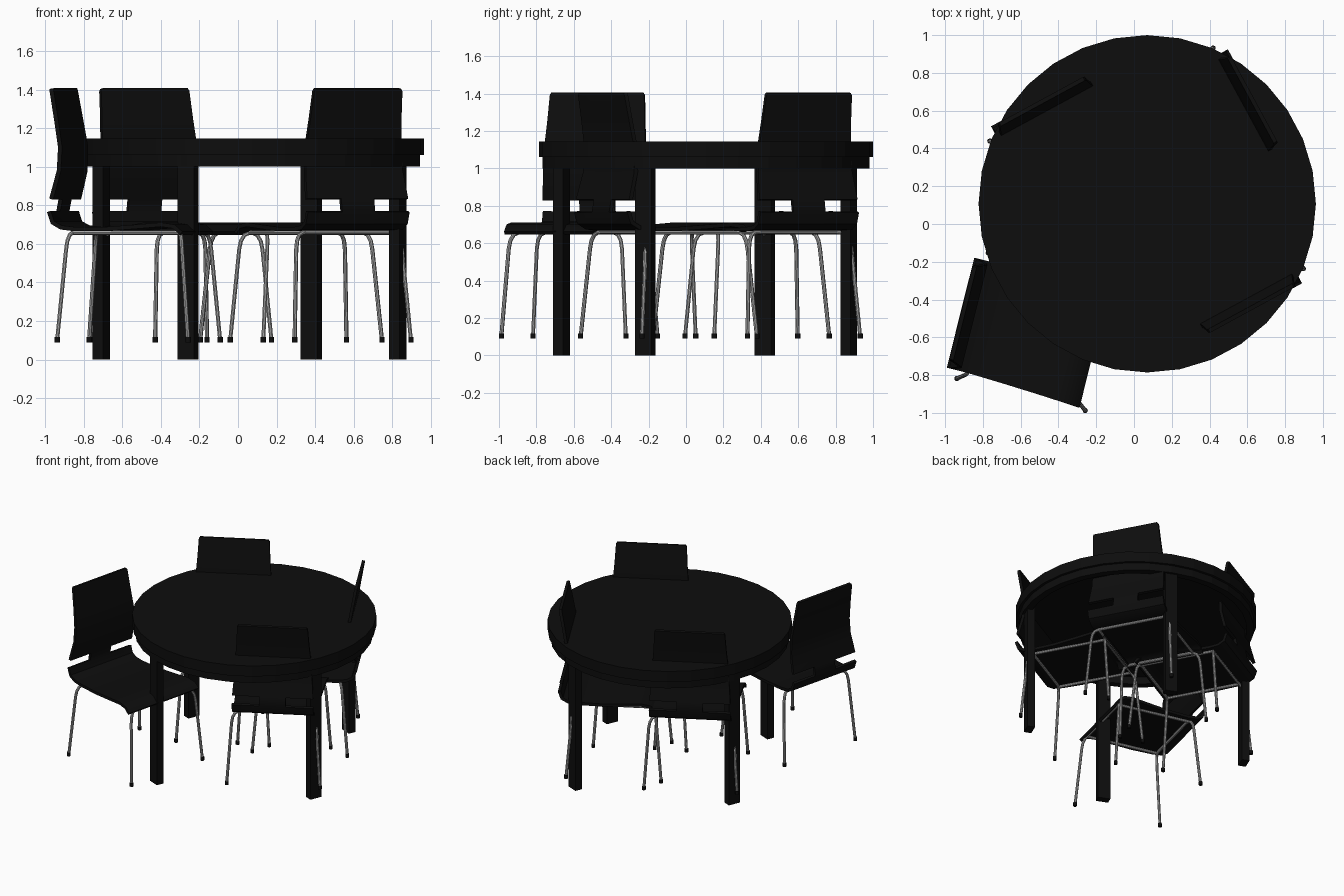
import bpy, bmesh, math
from mathutils import Vector

cube = bpy.data.objects.get("Cube")
if cube:
    bpy.data.objects.remove(cube, do_unlink=True)


def material(name, rgb):
    m = bpy.data.materials.new(name)
    m.use_nodes = True
    m.diffuse_color = (*rgb, 1)
    m.node_tree.nodes["Principled BSDF"].inputs["Base Color"].default_value = (*rgb, 1)
    return m


BLACK = material("black_wood", (0.004, 0.004, 0.004))
STEEL = material("brushed_steel", (0.38, 0.38, 0.38))


def add(name, data, mat=None, loc=(0, 0, 0), turn=0):
    ob = bpy.data.objects.new(name, data)
    bpy.context.collection.objects.link(ob)
    ob.location, ob.rotation_euler.z = loc, turn
    if mat:
        data.materials.append(mat)
    return ob


def smooth(ob):
    bpy.ops.object.select_all(action='DESELECT')
    ob.select_set(True)
    bpy.context.view_layer.objects.active = ob
    bpy.ops.object.shade_smooth_by_angle(angle=math.radians(40))


def bake(ob):
    """Turn an object with modifiers or bevel into a plain mesh."""
    deps = bpy.context.evaluated_depsgraph_get()
    mesh = bpy.data.meshes.new_from_object(ob.evaluated_get(deps))
    name = ob.name
    bpy.data.objects.remove(ob, do_unlink=True)
    mesh.name = name
    return mesh


def lathe(name, profile, closed, sides=32):
    """Spin an (r, z) profile around the table axis."""
    bm = bmesh.new()
    rings = [[bm.verts.new((r * math.cos(math.tau * i / sides),
                            r * math.sin(math.tau * i / sides), z))
              for i in range(sides)] for r, z in profile]
    pairs = list(zip(rings, rings[1:] + rings[:1]))
    for a, b in pairs if closed else pairs[:-1]:
        for i in range(sides):
            j = (i + 1) % sides
            bm.faces.new((a[i], a[j], b[j], b[i]))
    if not closed:
        bm.faces.new(rings[0])
        bm.faces.new(rings[-1])
    bmesh.ops.recalc_face_normals(bm, faces=bm.faces)
    mesh = bpy.data.meshes.new(name)
    bm.to_mesh(mesh)
    bm.free()
    return mesh


# Table: round top, ring apron and four radial legs
CENTRE = Vector((0.07, 0.107, 0))
add("table_top", lathe("table_top", [(0.893, 1.06), (0.893, 1.145)], False), BLACK, CENTRE)
add("table_apron", lathe("table_apron", [(0.873, 1.0), (0.873, 1.06), (0.82, 1.06), (0.82, 1.0)], True),
    BLACK, CENTRE)

bm = bmesh.new()
bmesh.ops.create_cube(bm, size=1)
for v in bm.verts:
    v.co = (v.co.x * 0.058, v.co.y * 0.095, (v.co.z + 0.5) * 1.06)
leg_mesh = bpy.data.meshes.new("table_leg")
bm.to_mesh(leg_mesh)
bm.free()
leg_mesh.materials.append(BLACK)
for i in range(4):
    a = math.radians(-22.6 + 90 * i)
    spot = CENTRE + Vector((math.cos(a), math.sin(a), 0)) * 0.832 - Vector((0.01, 0.005, 0))
    add(f"table_leg_{i + 1}", leg_mesh, None, spot, a)


# Chair shell: bent sheet given as (forward, height, half width), slot beside the neck
NECK = 0.097
SHELL = [(-0.402, 1.405, 0.252), (-0.4, 1.392, 0.26), (-0.375, 1.25, 0.268),
         (-0.35, 1.1, 0.28), (-0.355, 0.98, 0.286), (-0.375, 0.9, 0.293),
         (-0.393, 0.832, 0.298), (-0.405, 0.768, 0.3), (-0.385, 0.71, 0.3),
         (-0.34, 0.685, 0.3), (-0.27, 0.677, 0.302), (-0.1, 0.677, 0.31),
         (0.08, 0.69, 0.32), (0.2, 0.7, 0.328), (0.27, 0.69, 0.333), (0.31, 0.655, 0.336)]
SLOT = 6
bm = bmesh.new()
rows = [[bm.verts.new((f, s, z)) for s in (-w, -NECK, NECK, w)] for f, z, w in SHELL]
for r, (a, b) in enumerate(zip(rows, rows[1:])):
    for c in range(3):
        if r != SLOT or c == 1:
            bm.faces.new((a[c], a[c + 1], b[c + 1], b[c]))
bmesh.ops.recalc_face_normals(bm, faces=bm.faces)
shell = bpy.data.meshes.new("chair_shell")
bm.to_mesh(shell)
bm.free()
ob = add("chair_shell", shell, BLACK)
solid = ob.modifiers.new("thickness", 'SOLIDIFY')
solid.thickness, solid.offset = 0.022, 0
shell_mesh = bake(ob)


# Chair frame: two bent tubes for the leg pairs, joined by side rails
def tubes(name, paths, radius):
    cu = bpy.data.curves.new(name, 'CURVE')
    cu.dimensions = '3D'
    cu.bevel_depth, cu.bevel_resolution, cu.use_fill_caps = radius, 2, True
    for path in paths:
        sp = cu.splines.new('POLY')
        sp.points.add(len(path) - 1)
        for p, co in zip(sp.points, path):
            p.co = (*co, 1)
    return bake(add(name, cu, STEEL))


HALF = [(0.35, 0.343, 0.1), (0.31, 0.312, 0.57), (0.305, 0.304, 0.615),
        (0.297, 0.288, 0.645), (0.288, 0.262, 0.658), (0.285, 0.23, 0.66)]
paths = []
for d in (-1, 1):
    side = [(f * d, s, z) for f, s, z in HALF]
    paths.append(side + [(f, -s, z) for f, s, z in reversed(side)])
    paths.append([(-0.288, 0.262 * d, 0.658), (0.288, 0.262 * d, 0.658)])
frame_mesh = tubes("chair_frame", paths, 0.011)

# Black end caps on the four feet
bm = bmesh.new()
for d in (-1, 1):
    for e in (-1, 1):
        made = bmesh.ops.create_cone(bm, cap_ends=True, segments=10, radius1=0.014,
                                     radius2=0.014, depth=0.028)
        bmesh.ops.translate(bm, verts=made["verts"], vec=(0.35 * d, 0.343 * e, 0.104))
cap_mesh = bpy.data.meshes.new("chair_feet")
bm.to_mesh(cap_mesh)
bm.free()
cap_mesh.materials.append(BLACK)

# Place four chairs: one pulled out, three tucked in
CHAIRS = [(-0.515, -0.57, -14), (-0.295, 0.295, -61.5),
          (0.275, 0.463, -151.5), (0.428, -0.092, 118.5)]
for n, (x, y, deg) in enumerate(CHAIRS, 1):
    for part, mesh in (("shell", shell_mesh), ("frame", frame_mesh), ("feet", cap_mesh)):
        ob = add(f"chair_{n}_{part}", mesh, None, (x, y, 0), math.radians(deg))
        if n == 1:
            smooth(ob)
